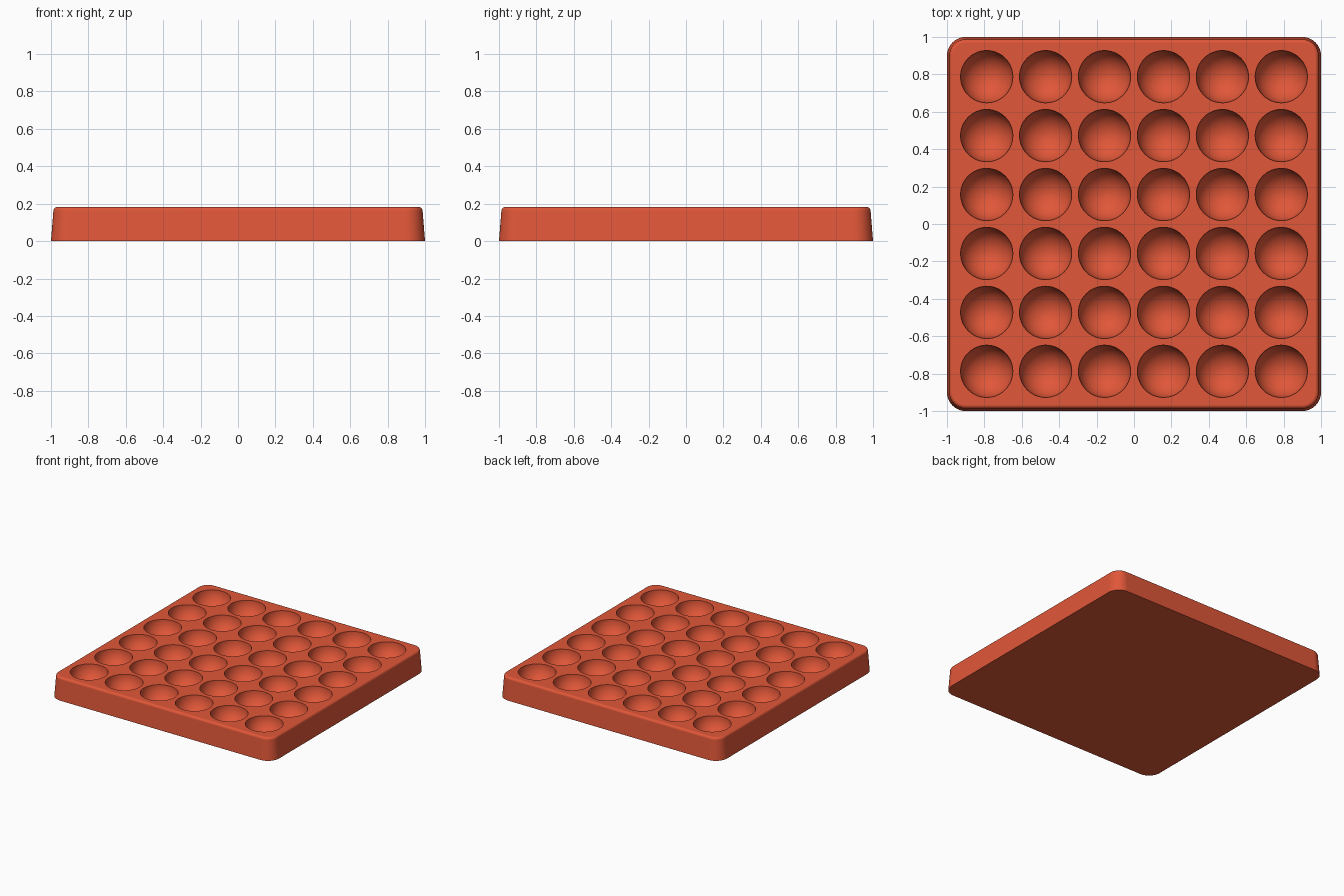
import bpy, bmesh
from math import pi, sin, cos, radians
from mathutils import Matrix

if "Cube" in bpy.data.objects:
    bpy.data.objects.remove(bpy.data.objects["Cube"])

HEIGHT = 0.182
CORNER = 0.1
EDGE = 0.02
CUP_RADIUS = 0.14
SPACING = 0.315

# Single moulded colour
red = bpy.data.materials.new("tomato_red")
red.use_nodes = True
colour = (0.75, 0.095, 0.04, 1)
red.diffuse_color = colour
red.node_tree.nodes["Principled BSDF"].inputs["Base Color"].default_value = colour


def make_object(name, bm):
    bmesh.ops.recalc_face_normals(bm, faces=bm.faces)
    mesh = bpy.data.meshes.new(name)
    bm.to_mesh(mesh)
    bm.free()
    mesh.materials.append(red)
    obj = bpy.data.objects.new(name, mesh)
    bpy.context.collection.objects.link(obj)
    return obj


def rounded_square(bm, inset, z, steps=10):
    """Ring of vertices around a square with round corners."""
    radius = CORNER - inset
    centre = 1 - CORNER
    ring = []
    for k, (sx, sy) in enumerate([(1, 1), (-1, 1), (-1, -1), (1, -1)]):
        for i in range(steps + 1):
            a = (k + i / steps) * pi / 2
            ring.append(bm.verts.new((sx * centre + radius * cos(a),
                                      sy * centre + radius * sin(a), z)))
    return ring


# Tray body: tapered sides and a rounded upper edge
profile = [(0, 0)]
for i in range(6):
    a = i / 5 * pi / 2
    profile.append((0.013 + EDGE * (1 - cos(a)), HEIGHT - EDGE * (1 - sin(a))))
bm = bmesh.new()
rings = [rounded_square(bm, d, z) for d, z in profile]
for low, high in zip(rings, rings[1:]):
    for i in range(len(low)):
        j = (i + 1) % len(low)
        bm.faces.new((low[i], low[j], high[j], high[i]))
bm.faces.new(rings[0][::-1])
bm.faces.new(rings[-1])
tray = make_object("tray", bm)

# Six by six grid of hemispherical cups
bm = bmesh.new()
for row in range(6):
    for col in range(6):
        place = Matrix.Translation(((col - 2.5) * SPACING, (row - 2.5) * SPACING, HEIGHT))
        bmesh.ops.create_uvsphere(bm, u_segments=48, v_segments=25,
                                  radius=CUP_RADIUS, matrix=place)
cutter = make_object("cup_cutter", bm)
cutter.hide_render = True

cut = tray.modifiers.new("cups", 'BOOLEAN')
cut.operation = 'DIFFERENCE'
cut.solver = 'EXACT'
cut.object = cutter
bpy.ops.object.select_all(action='DESELECT')
tray.select_set(True)
bpy.context.view_layer.objects.active = tray
bpy.ops.object.modifier_apply(modifier=cut.name)
bpy.data.objects.remove(cutter)

# Smooth cups and corners, crisp rims, flat top
bpy.ops.object.shade_smooth_by_angle(angle=radians(30))
normals = tray.modifiers.new("flat_top", 'WEIGHTED_NORMAL')
normals.keep_sharp = True
